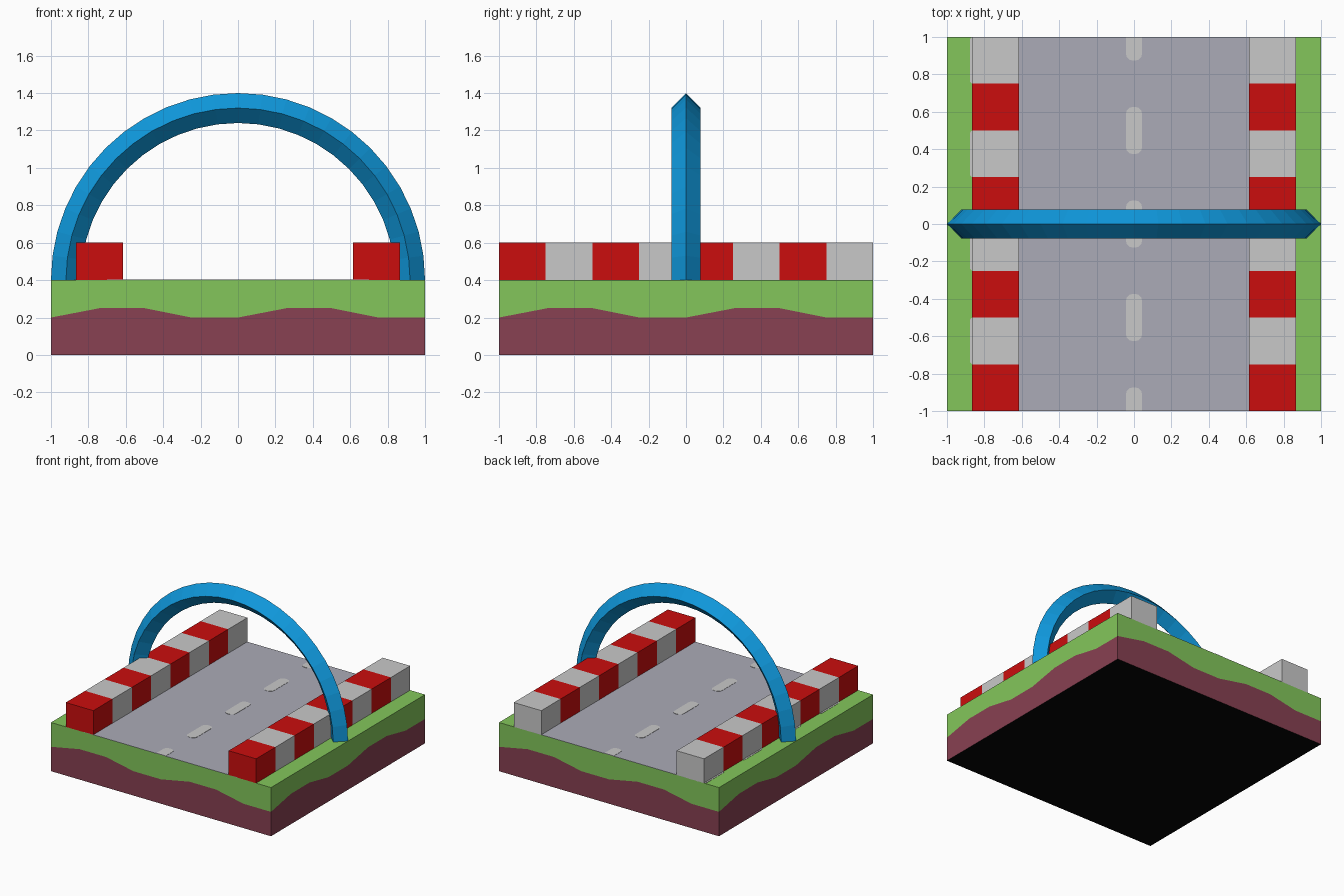
import bpy, bmesh, math

if "Cube" in bpy.data.objects:
    bpy.data.objects.remove(bpy.data.objects["Cube"])


def material(name, rgb):
    """Flat colour from 0-255 sRGB."""
    lin = [(c / 255 / 12.92) if c < 11 else ((c / 255 + 0.055) / 1.055) ** 2.4 for c in rgb]
    m = bpy.data.materials.new(name)
    m.diffuse_color = (*lin, 1)
    m.use_nodes = True
    m.node_tree.nodes["Principled BSDF"].inputs["Base Color"].default_value = m.diffuse_color
    return m


GRASS = material("grass_green", (131, 198, 91))
DIRT = material("dirt_maroon", (136, 65, 82))
ROAD = material("road_grey", (171, 171, 183))
PAINT = material("light_grey", (201, 201, 201))
RED = material("barrier_red", (203, 13, 13))
BLUE = material("arch_blue", (15, 152, 220))
BLACK = material("underside_black", (5, 5, 5))


def finish(name, bm, mats):
    me = bpy.data.meshes.new(name)
    bmesh.ops.remove_doubles(bm, verts=bm.verts, dist=1e-5)
    bmesh.ops.recalc_face_normals(bm, faces=bm.faces)
    bm.to_mesh(me)
    bm.free()
    for m in mats:
        me.materials.append(m)
    ob = bpy.data.objects.new(name, me)
    bpy.context.collection.objects.link(ob)
    return ob


def loft(name, rings, mats, rule=lambda i: 0):
    """Join closed rings of points with quads and cap both ends."""
    bm = bmesh.new()
    vs = [[bm.verts.new(p) for p in r] for r in rings]
    n = len(vs[0])
    for i in range(len(vs) - 1):
        for j in range(n):
            k = (j + 1) % n
            f = bm.faces.new((vs[i][j], vs[i][k], vs[i + 1][k], vs[i + 1][j]))
            f.material_index = rule(i)
    bm.faces.new(vs[0]).material_index = rule(0)
    bm.faces.new(vs[-1]).material_index = rule(len(vs) - 2)
    return finish(name, bm, mats)


# Ground block: wavy dirt band below grass, same pattern on all four sides
wave = [(-1, .2), (-.74, .25), (-.5, .25), (-.25, .2), (0, .2),
        (.26, .25), (.5, .25), (.75, .2), (1, .2)]
bm = bmesh.new()
for side in range(4):
    c, s = [(1, 0), (0, 1), (-1, 0), (0, -1)][side]

    def vert(t, z):
        return bm.verts.new((t * c + s, t * s - c, z))

    for (t0, z0), (t1, z1) in zip(wave, wave[1:]):
        for index, lo0, lo1, hi0, hi1 in ((0, 0, 0, z0, z1), (1, z0, z1, .4, .4)):
            f = bm.faces.new((vert(t0, lo0), vert(t1, lo1), vert(t1, hi1), vert(t0, hi0)))
            f.material_index = index
bmesh.ops.remove_doubles(bm, verts=bm.verts, dist=1e-5)
for z, index in ((0, 2), (.4, 1)):
    edges = [e for e in bm.edges if e.is_boundary and all(abs(v.co.z - z) < 1e-4 for v in e.verts)]
    for f in bmesh.ops.contextual_create(bm, geom=edges)["faces"]:
        f.material_index = index
finish("ground_block", bm, [DIRT, GRASS, BLACK])


# Road surface
def rect(x0, x1, y0, y1, z):
    return [(x0, y0, z), (x1, y0, z), (x1, y1, z), (x0, y1, z)]


loft("road", [rect(-.7, .7, -1, 1, .4), rect(-.7, .7, -1, 1, .402)], [ROAD])


# Rounded painted dashes, trimmed at the block edges
def dash(name, cx, cy, hw, hl, r, z0, z1):
    pts = []
    for q, (sx, sy) in enumerate(((1, 1), (-1, 1), (-1, -1), (1, -1))):
        for k in range(4):
            a = math.radians(90 * q + 30 * k)
            x = cx + sx * (hw - r) + r * math.cos(a)
            y = cy + sy * (hl - r) + r * math.sin(a)
            pts.append((x, max(-1, min(1, y))))
    loft(name, [[(x, y, z) for x, y in pts] for z in (z0, z1)], [PAINT])


for i in range(5):
    dash(f"centre_dash_{i + 1}", 0, -1 + .5 * i, .043, .126, .035, .401, .404)
for i in range(4):
    dash(f"edge_dash_{i + 1}", -.8, -.625 + .5 * i, .078, .126, .02, .399, .402)

# Striped barriers on both sides
for name, x0 in (("left_barrier", -.865), ("right_barrier", .615)):
    rings = []
    for i in range(9):
        y = -1 + .25 * i
        rings.append([(x0, y, .4), (x0 + .25, y, .4), (x0 + .25, y, .6), (x0, y, .6)])
    loft(name, rings, [RED, PAINT], lambda i: i % 2)

# Arch: half ring with a diamond section
rings = []
for i in range(25):
    a = math.pi * i / 24
    rings.append([(r * math.cos(a), y, .4 + r * math.sin(a))
                  for r, y in ((1, 0), (.92, .078), (.84, 0), (.92, -.078))])
loft("arch", rings, [BLUE])
